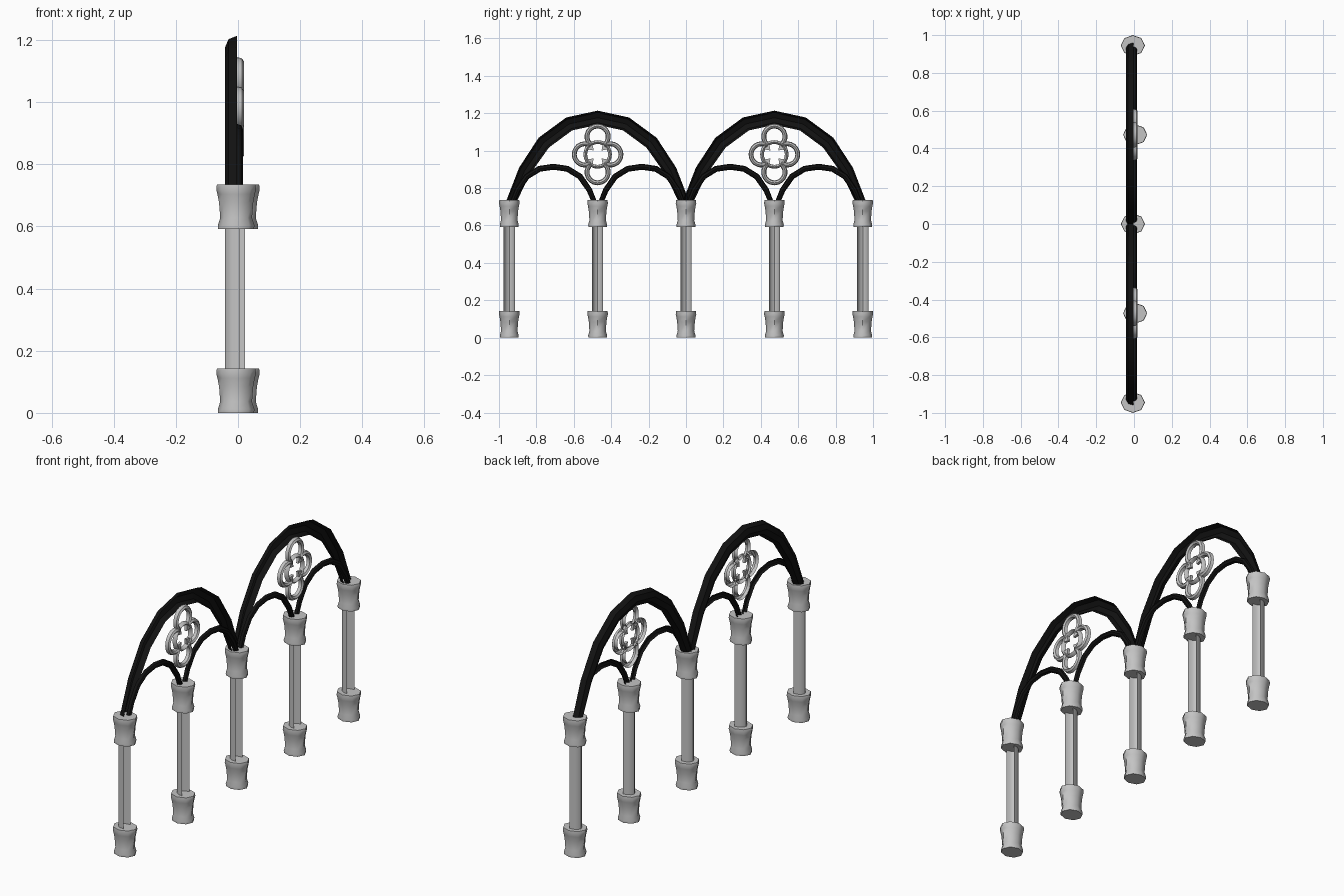
import bpy, bmesh, math
from mathutils import Vector

cube = bpy.data.objects.get("Cube")
if cube:
    bpy.data.objects.remove(cube, do_unlink=True)


def material(name, value):
    mat = bpy.data.materials.new(name)
    mat.use_nodes = True
    colour = (value, value, value, 1)
    mat.diffuse_color = colour
    mat.node_tree.nodes["Principled BSDF"].inputs["Base Color"].default_value = colour
    return mat


STONE = material("pale stone", 0.55)
IRON = material("black iron", 0.006)


def finish(name, bm, mat, angle=40):
    mesh = bpy.data.meshes.new(name)
    bm.to_mesh(mesh)
    bm.free()
    obj = bpy.data.objects.new(name, mesh)
    bpy.context.collection.objects.link(obj)
    mesh.materials.append(mat)
    bpy.ops.object.select_all(action="DESELECT")
    obj.select_set(True)
    bpy.context.view_layer.objects.active = obj
    bpy.ops.object.shade_smooth_by_angle(angle=math.radians(angle))
    return obj


def half_tube(bm, path, x, depth, closed=False, sides=4):
    """Sweep an open half-round section along (y, z, radius) points."""
    count = len(path)
    rings = []
    for i, (y, z, r) in enumerate(path):
        a = path[(i - 1) % count] if closed else path[max(i - 1, 0)]
        b = path[(i + 1) % count] if closed else path[min(i + 1, count - 1)]
        side = Vector((0, a[1] - b[1], b[0] - a[0])).normalized()
        ring = []
        for k in range(sides + 1):
            t = math.pi * k / sides
            p = Vector((x + depth * math.sin(t), y, z)) + side * r * math.cos(t)
            ring.append(bm.verts.new(p))
        rings.append(ring)
    for i in range(count if closed else count - 1):
        p, q = rings[i], rings[(i + 1) % count]
        for k in range(sides):
            bm.faces.new((p[k], p[k + 1], q[k + 1], q[k]))
    bmesh.ops.recalc_face_normals(bm, faces=bm.faces)


def turned_block(name, x, y, z):
    """Flared eight-sided block used as both base and capital."""
    profile = [(0.9, 0), (0.92, 0.012), (0.8, 0.036), (0.86, 0.085),
               (0.94, 0.112), (1, 0.126), (0.97, 0.143)]
    bm = bmesh.new()
    rings = []
    for r, h in profile:
        rings.append([bm.verts.new((x + 0.064 * r * math.cos(k * math.pi / 4),
                                    y + 0.055 * r * math.sin(k * math.pi / 4), z + h))
                      for k in range(8)])
    for p, q in zip(rings, rings[1:]):
        for k in range(8):
            n = (k + 1) % 8
            bm.faces.new((p[k], p[n], q[n], q[k]))
    bm.faces.new(rings[0][::-1])
    bm.faces.new(rings[-1])
    finish(name, bm, STONE, 50)


def arch(name, cy, half, x, depth):
    """Mirror half an arch, given as (offset, z, radius), about its crown."""
    path = [(cy - o, z, r) for o, z, r in half]
    path += [(cy + o, z, r) for o, z, r in half[-2::-1]]
    bm = bmesh.new()
    half_tube(bm, path, x, depth)
    finish(name, bm, IRON)


def circle_arc(cy, cz, radius, start, end, steps, thick):
    return [(cy + radius * math.cos(t), cz + radius * math.sin(t), thick)
            for t in (start + (end - start) * i / steps for i in range(steps + 1))]


BAY = 0.4725

# Columns: base, half-round shaft, capital
for i in range(5):
    y = (i - 2) * BAY
    inner = i % 2
    x = 0.006 if inner else -0.006
    turned_block(f"column_base_{i + 1}", x, y, 0)
    turned_block(f"column_capital_{i + 1}", x, y, 0.592)
    bm = bmesh.new()
    half_tube(bm, [(y, 0.14, 0.03), (y, 0.6, 0.03)],
              0.022 if inner else 0.005, -0.047, sides=6)
    finish(f"column_shaft_{i + 1}", bm, STONE)

LARGE = [(0.474, 0.7, 0.025), (0.39, 0.893, 0.034), (0.288, 1.043, 0.038),
         (0.152, 1.143, 0.038), (0, 1.176, 0.038)]
SMALL = [(0.229, 0.7, 0.013), (0.192, 0.79, 0.015), (0.142, 0.862, 0.016),
         (0.075, 0.903, 0.016), (0, 0.914, 0.016)]

for side, cy in (("right", -BAY), ("left", BAY)):
    # Arches
    arch(f"large_arch_{side}", cy, LARGE, -0.003, -0.039)
    for j, d in enumerate((-0.5, 0.5)):
        arch(f"small_arch_{side}_{j + 1}", cy + d * BAY, SMALL, -0.003, 0.019)

    # Four-lobed tracery frame
    cz, wide, tall = 0.98, 0.068, 0.095
    tilt = math.atan2(tall, wide)
    path = []
    for centre, dy, dz, sweep in ((0, wide, 0, math.pi - tilt),
                                  (math.pi / 2, 0, tall, math.pi / 2 + tilt),
                                  (math.pi, -wide, 0, math.pi - tilt),
                                  (-math.pi / 2, 0, -tall, math.pi / 2 + tilt)):
        path += circle_arc(cy + dy, cz + dz, 0.057, centre - sweep + 0.08,
                           centre + sweep - 0.08, 14, 0.013)
    bm = bmesh.new()
    half_tube(bm, path, -0.003, 0.022, closed=True)
    finish(f"tracery_frame_{side}", bm, STONE)

    # Inner ring
    bm = bmesh.new()
    half_tube(bm, circle_arc(cy, cz, 0.066, 0, math.tau, 24, 0.01)[:-1],
              -0.003, 0.02, closed=True)
    finish(f"tracery_ring_{side}", bm, STONE)

    # Pointed cusps inside the ring
    bm = bmesh.new()
    for k in range(4):
        t = math.pi / 4 + k * math.pi / 2
        base = [(0.062, t - 0.33), (0.062, t + 0.33), (0.03, t)]
        caps = [[bm.verts.new((x, cy + r * math.cos(a), cz + r * math.sin(a)))
                 for r, a in base] for x in (-0.002, 0.012)]
        bm.faces.new(caps[0][::-1])
        bm.faces.new(caps[1])
        for m in range(3):
            n = (m + 1) % 3
            bm.faces.new((caps[0][m], caps[0][n], caps[1][n], caps[1][m]))
    finish(f"tracery_cusps_{side}", bm, STONE)
